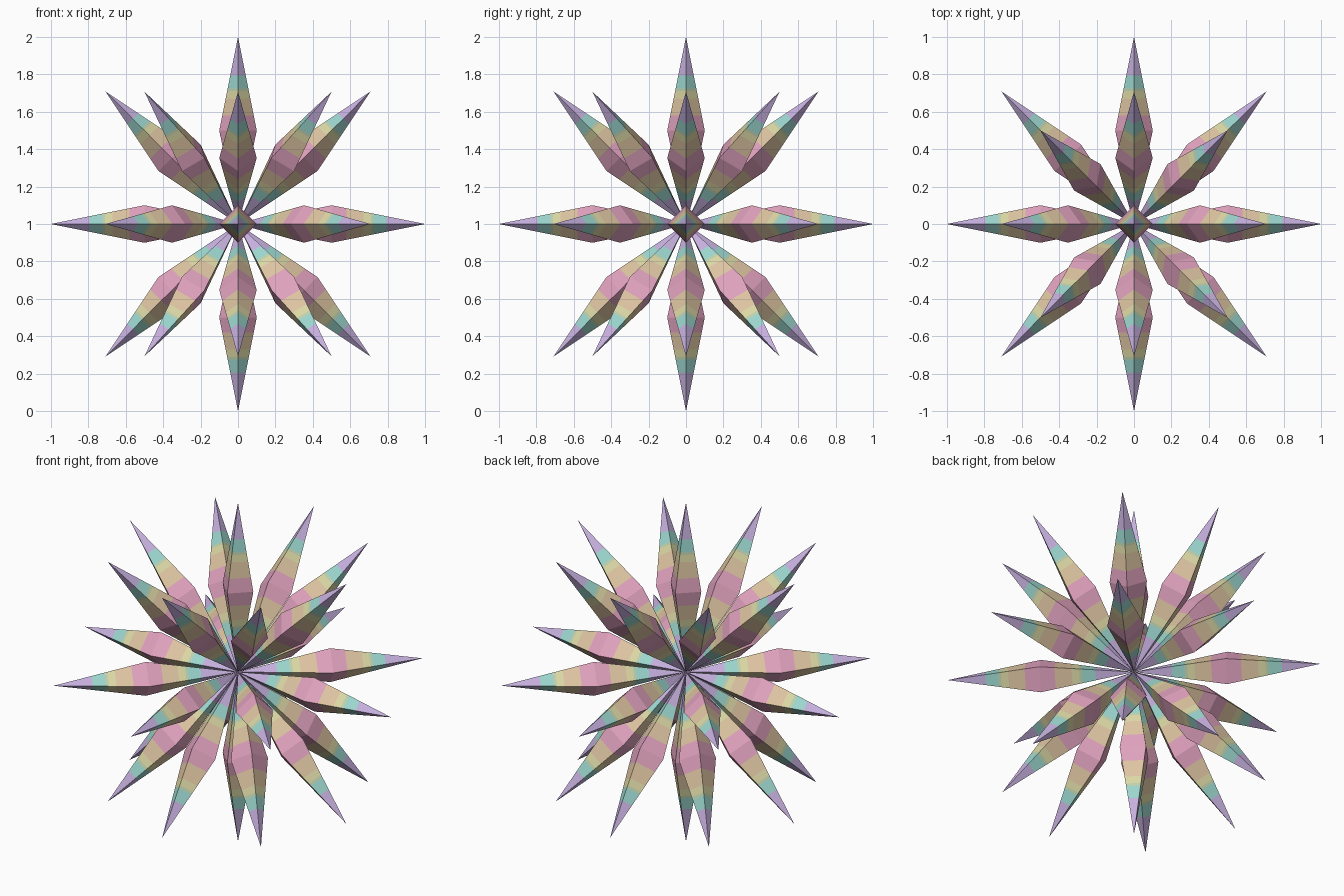
import bpy, bmesh, math
from itertools import product
from mathutils import Vector

if "Cube" in bpy.data.objects:
    bpy.data.objects.remove(bpy.data.objects["Cube"])


def material(name, hex_code):
    rgb = [int(hex_code[i:i + 2], 16) / 255 for i in (0, 2, 4)]
    lin = [c / 12.92 if c <= 0.04045 else ((c + 0.055) / 1.055) ** 2.4 for c in rgb]
    m = bpy.data.materials.new(name)
    m.diffuse_color = (*lin, 1)
    m.use_nodes = True
    m.node_tree.nodes["Principled BSDF"].inputs["Base Color"].default_value = m.diffuse_color
    return m


MATS = [material("pink", "E0A2BE"), material("peach", "DEC5A2"),
        material("pale_yellow", "DCD8A6"), material("sage", "BFD2AE"),
        material("aqua", "9CD6CE"), material("lavender", "C6B0DE")]

# Colour bands, as distance from the widest point of a spike
BANDS = [0.08, 0.17, 0.21, 0.225, 0.295, 0.5]
WIDEST, RADIUS = 0.5, 0.1
CENTRE = Vector((0, 0, 1))


def spike(name, lon, lat):
    """Four-sided double pyramid from the centre outwards, banded in colour."""
    axis = Vector((math.cos(lat) * math.cos(lon), math.cos(lat) * math.sin(lon), math.sin(lat)))
    side = Vector((-math.sin(lon), math.cos(lon), 0))
    up = axis.cross(side)
    bm = bmesh.new()
    stations = [-b for b in reversed(BANDS[:-1])] + [0] + BANDS[:-1]
    rings = []
    for s in stations:
        r = RADIUS * (1 - abs(s) / 0.5)
        mid = CENTRE + axis * (WIDEST + s)
        rings.append([bm.verts.new(mid + side * r * c + up * r * d)
                      for c, d in ((1, 0), (0, 1), (-1, 0), (0, -1))])
    inner = bm.verts.new(CENTRE)
    outer = bm.verts.new(CENTRE + axis)
    for i in range(4):
        j = (i + 1) % 4
        for a, b in zip(rings, rings[1:]):
            bm.faces.new((a[i], a[j], b[j], b[i]))
        bm.faces.new((rings[0][j], rings[0][i], inner))
        bm.faces.new((rings[-1][i], rings[-1][j], outer))
    for f in bm.faces:
        d = abs((f.calc_center_median() - CENTRE).dot(axis) - WIDEST)
        f.material_index = next(k for k, b in enumerate(BANDS) if d < b)
    bmesh.ops.recalc_face_normals(bm, faces=bm.faces)
    me = bpy.data.meshes.new(name)
    bm.to_mesh(me)
    bm.free()
    for m in MATS:
        me.materials.append(m)
    bpy.context.collection.objects.link(bpy.data.objects.new(name, me))


# Three tiers of eight spikes, plus one straight up and one straight down
for tier, step in product((("lower", -45), ("middle", 0), ("upper", 45)), range(8)):
    spike(f"{tier[0]}_spike_{step}", math.radians(45 * step), math.radians(tier[1]))
spike("top_spike", 0, math.pi / 2)
spike("bottom_spike", 0, -math.pi / 2)
